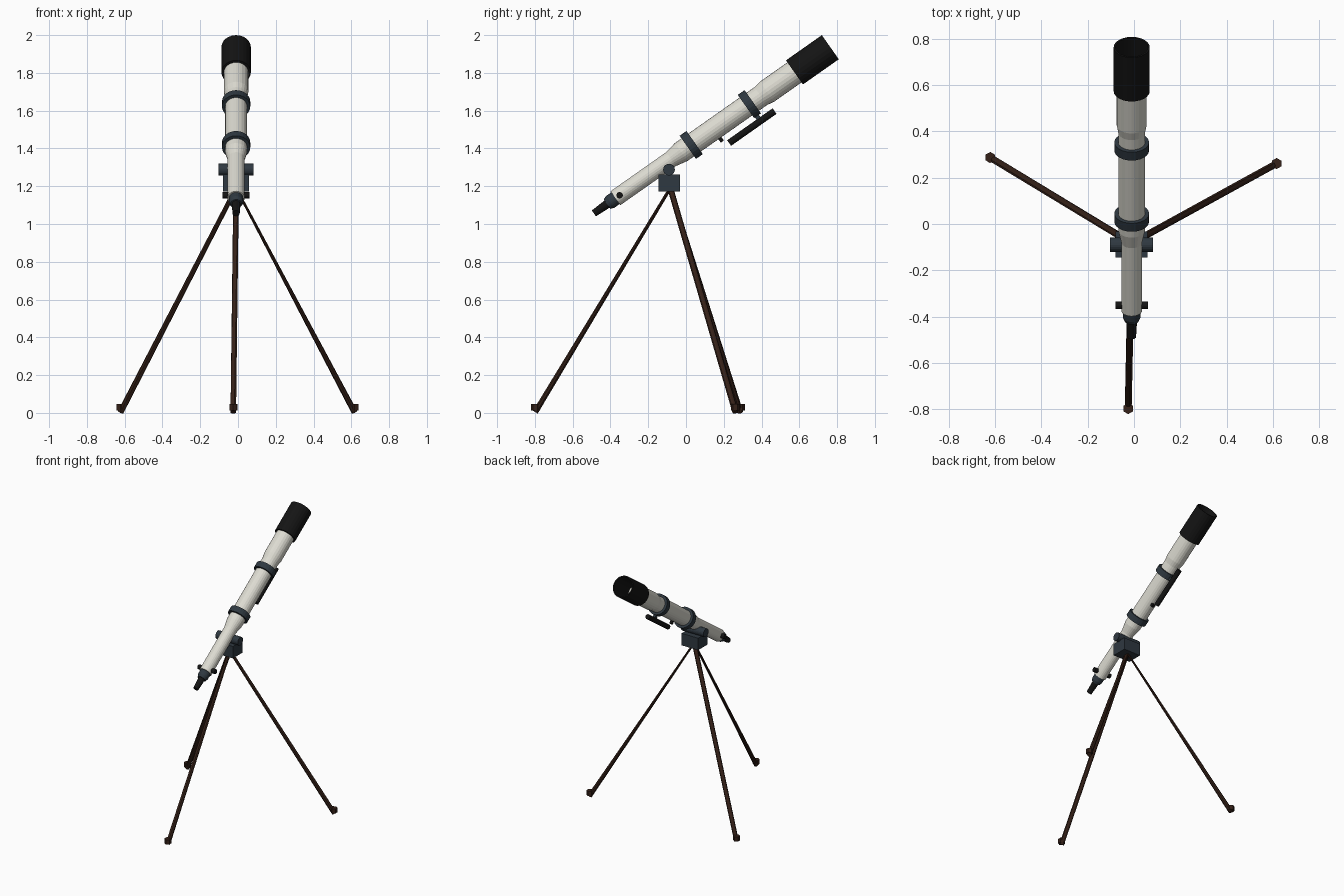
import bpy, bmesh
from math import cos, sin, pi, radians
from mathutils import Matrix, Vector

if "Cube" in bpy.data.objects:
    bpy.data.objects.remove(bpy.data.objects["Cube"])


def material(name, rgb):
    m = bpy.data.materials.new(name)
    m.diffuse_color = (*rgb, 1)
    m.use_nodes = True
    m.node_tree.nodes["Principled BSDF"].inputs["Base Color"].default_value = m.diffuse_color
    return m


WHITE = material("ivory_paint", (0.72, 0.71, 0.64))
SLATE = material("slate_metal", (0.028, 0.04, 0.052))
BLACK = material("black_plastic", (0.007, 0.007, 0.007))
BROWN = material("dark_wood", (0.035, 0.015, 0.009))

# Tube frame: local z runs from the front opening back to the eyepiece, local y is up
A = radians(35.1)
CX = -0.01
TUBE = Matrix(((1, 0, 0, CX),
               (0, -sin(A), -cos(A), 0.764),
               (0, cos(A), -sin(A), 1.936),
               (0, 0, 0, 1)))


def finish(name, bm, mat, matrix=Matrix()):
    bmesh.ops.recalc_face_normals(bm, faces=bm.faces)
    me = bpy.data.meshes.new(name)
    bm.to_mesh(me)
    bm.free()
    me.materials.append(mat)
    ob = bpy.data.objects.new(name, me)
    ob.matrix_world = matrix
    bpy.context.collection.objects.link(ob)
    return ob


def lathe(name, profile, mat, matrix=TUBE, sides=24, closed=False):
    """Revolve (radius, z) points; open profiles get end caps, closed ones form a ring."""
    bm = bmesh.new()
    rings = [[bm.verts.new((r * cos(2 * pi * i / sides), r * sin(2 * pi * i / sides), z))
              for i in range(sides)] for r, z in profile]
    pairs = list(zip(rings, rings[1:]))
    if closed:
        pairs.append((rings[-1], rings[0]))
    else:
        bm.faces.new(rings[0])
        bm.faces.new(rings[-1])
    for a, b in pairs:
        for i in range(sides):
            j = (i + 1) % sides
            bm.faces.new((a[i], a[j], b[j], b[i]))
    return finish(name, bm, mat, matrix)


def box(name, size, mat, matrix):
    bm = bmesh.new()
    bmesh.ops.create_cube(bm, size=1)
    bmesh.ops.scale(bm, vec=size, verts=bm.verts)
    return finish(name, bm, mat, matrix)


# Optical tube
lathe("main_tube", [(0.065, 0.2), (0.065, 0.41), (0.058, 0.45), (0.058, 0.965),
                    (0.045, 1.03), (0.045, 1.39)], WHITE)
lathe("dew_shield", [(0.078, 0), (0.078, 0.232), (0.062, 0.232), (0.07, 0.2), (0.07, 0)],
      BLACK, closed=True)
for name, s in (("front_tube_ring", 0.524), ("rear_tube_ring", 0.9)):
    lathe(name, [(0.075, s - 0.022), (0.075, s + 0.022), (0.055, s + 0.022), (0.055, s - 0.022)],
          SLATE, closed=True)

# Eyepiece end
lathe("eyepiece_collar", [(0.038, 1.38), (0.038, 1.425), (0.03, 1.445)], SLATE)
lathe("eyepiece", [(0.024, 1.43), (0.019, 1.53)], BLACK, sides=16)
SIDEWAYS = Matrix.Rotation(pi / 2, 4, 'Y')
lathe("focus_knobs", [(0.017, -0.071), (0.017, 0.071)], BLACK,
      TUBE @ Matrix.Translation((0, 0, 1.363)) @ SIDEWAYS, 16)

# Small finder scope slung below the tube
lathe("finder_scope", [(0.018, 0.436), (0.018, 0.73)], BLACK,
      TUBE @ Matrix.Translation((0, -0.107, 0)), 16)
box("finder_bracket", (0.02, 0.05, 0.025), SLATE, TUBE @ Matrix.Translation((0, -0.08, 0.528)))
box("finder_screw", (0.018, 0.03, 0.02), BLACK, TUBE @ Matrix.Translation((0, -0.065, 0.755)))

# Mount head
box("mount_block", (0.138, 0.113, 0.09), SLATE, Matrix.Translation((CX, -0.088, 1.218)))
lathe("tilt_axle", [(0.031, -0.093), (0.031, 0.093)], SLATE,
      Matrix.Translation((CX, -0.09, 1.288)) @ SIDEWAYS, 20)

# Tripod legs, flattened towards the top, each with a six-sided foot
top = Vector((CX, -0.083, 1.19))
for name, deg in (("rear_leg", -91.2), ("right_leg", 28.8), ("left_leg", 148.8)):
    a = radians(deg)
    foot = Vector((CX + 0.715 * cos(a), -0.083 + 0.715 * sin(a), 0.004))
    thin = Vector((cos(a - 0.33), sin(a - 0.33), 0))
    axis = (top - foot).normalized()
    u = (thin - axis * thin.dot(axis)).normalized()
    v = axis.cross(u)
    bm = bmesh.new()
    ends = [[bm.verts.new(p + u * ru * cos(i * pi / 4) + v * rv * sin(i * pi / 4))
             for i in range(8)] for p, ru, rv in ((foot, 0.016, 0.016), (top, 0.006, 0.016))]
    bm.faces.new(ends[0])
    bm.faces.new(ends[1])
    for i in range(8):
        j = (i + 1) % 8
        bm.faces.new((ends[0][i], ends[0][j], ends[1][j], ends[1][i]))
    finish(name, bm, BROWN)
    lathe(name + "_foot", [(0.024, 0.012), (0.024, 0.046)], BROWN,
          Matrix.Translation((foot.x, foot.y, 0)) @ Matrix.Rotation(a, 4, 'Z'), 6)
